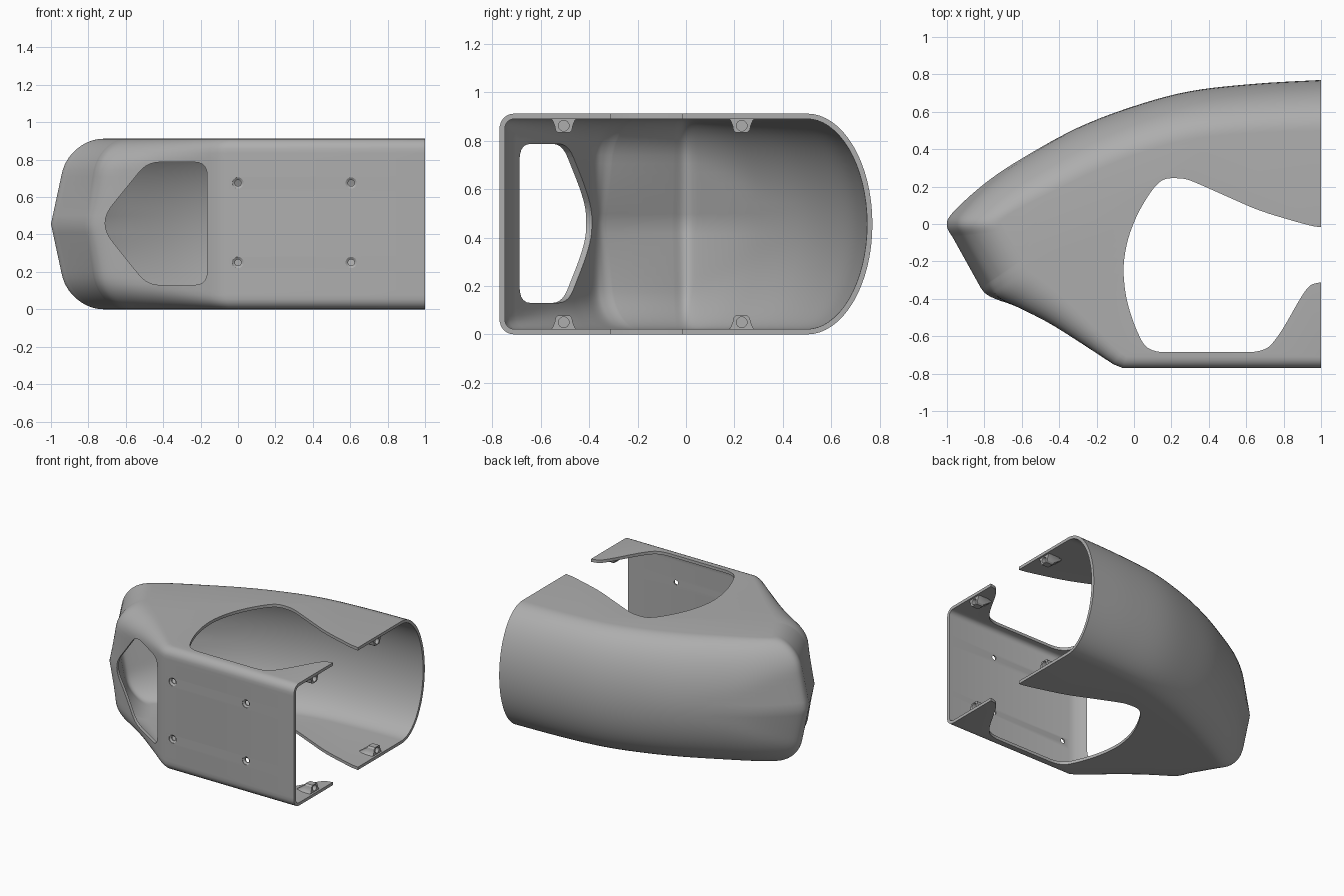
import bpy, bmesh, math
from mathutils import Vector

if "Cube" in bpy.data.objects:
    bpy.data.objects.remove(bpy.data.objects["Cube"], do_unlink=True)

HALF, WALL = 0.456, 0.022

grey = bpy.data.materials.new("plain grey")
grey.use_nodes = True
grey.diffuse_color = (0.42, 0.42, 0.42, 1)
grey.node_tree.nodes["Principled BSDF"].inputs["Base Color"].default_value = (0.42, 0.42, 0.42, 1)


def make_object(name, bm):
    bmesh.ops.recalc_face_normals(bm, faces=bm.faces)
    mesh = bpy.data.meshes.new(name)
    bm.to_mesh(mesh)
    bm.free()
    mesh.materials.append(grey)
    obj = bpy.data.objects.new(name, mesh)
    bpy.context.collection.objects.link(obj)
    return obj


def activate(obj):
    bpy.ops.object.select_all(action='DESELECT')
    obj.select_set(True)
    bpy.context.view_layer.objects.active = obj


def loft(name, rings, open_edge=False):
    """Skin a stack of rings and cap both ends; open_edge leaves one side open."""
    bm = bmesh.new()
    rows = [[bm.verts.new(p) for p in ring] for ring in rings]
    n = len(rows[0])
    for a, b in zip(rows, rows[1:]):
        for i in range(n - 1 if open_edge else n):
            j = (i + 1) % n
            bm.faces.new((a[i], a[j], b[j], b[i]))
    bm.faces.new(rows[0])
    bm.faces.new(rows[-1])
    return make_object(name, bm)


def cut(target, cutter):
    cutter.hide_render = True
    mod = target.modifiers.new("cut", 'BOOLEAN')
    mod.operation, mod.solver, mod.object = 'DIFFERENCE', 'EXACT', cutter
    activate(target)
    bpy.ops.object.modifier_apply(modifier=mod.name)
    bpy.data.objects.remove(cutter, do_unlink=True)


def rounded(points, radius, steps=5):
    """Round every corner of a closed 2D polygon."""
    out, pts = [], [Vector(p) for p in points]
    for i, p in enumerate(pts):
        ends = []
        for q in (pts[i - 1], pts[(i + 1) % len(pts)]):
            d = q - p
            ends.append(p + d.normalized() * min(radius, d.length * 0.45))
        for k in range(steps + 1):
            t = k / steps
            out.append(ends[0] * (1 - t) ** 2 + p * 2 * t * (1 - t) + ends[1] * t * t)
    return out


def circle(r, n=24):
    return [(r * math.cos(2 * math.pi * k / n), r * math.sin(2 * math.pi * k / n)) for k in range(n)]


def smooth(keys, steps=5):
    """Catmull-Rom curve through the keys."""
    out = []
    for i in range(len(keys) - 1):
        p0, p1, p2 = keys[max(i - 1, 0)], keys[i], keys[i + 1]
        p3 = keys[min(i + 2, len(keys) - 1)]
        for k in range(steps):
            t = k / steps
            out.append([b + 0.5 * t * (c - a + t * (2 * a - 5 * b + 4 * c - d + t * (3 * (b - c) + d - a)))
                        for a, b, c, d in zip(p0, p1, p2, p3)])
    return out + [keys[-1]]


# Plan outline: widest x, y; flat-top x, y; share of straight slope; height where rounding starts
front = [(1, -.77, 1, -.71, 0, .87), (-.06, -.77, -.04, -.71, 0, .87),
         (-.11, -.75, -.07, -.69, 0, .86)]
corner = [(-.11, -.75, -.07, -.69, 0, .86), (-.42, -.55, -.34, -.43, 0, .72),
          (-.6, -.455, -.47, -.32, 0, .65), (-.73, -.405, -.54, -.27, .1, .6),
          (-.79, -.375, -.58, -.23, .25, .6), (-.82, -.34, -.6, -.19, .33, .6)]
back = [(-.97, -.07, -.7, -.04, .35, .6), (-1, -.01, -.72, 0, .35, .6),
        (-.97, .06, -.69, .04, .33, .55), (-.8, .215, -.6, .09, .25, .4),
        (-.6, .35, -.46, .16, .15, .2), (-.3, .515, -.19, .29, .05, .05),
        (0, .63, .07, .39, 0, 0), (.3, .71, .34, .46, 0, 0),
        (.65, .75, .66, .49, 0, 0), (1, .77, 1, .5, 0, 0)]
outline = front[:-1] + smooth(corner) + smooth(back)


def ring(s):
    h, pts = abs(s), []
    for x, y, tx, ty, slope, start in outline:
        u = max(0, (h - start) / (1 - start))
        f = slope * h + (1 - slope) * (1 - math.sqrt(max(0, 1 - u * u)))
        pts.append((x + (tx - x) * f, y + (ty - y) * f, HALF * (1 + s)))
    return pts


# Hollow housing, open at its left end
LEVELS = 16
housing = loft("housing", [ring(math.sin(math.pi / 2 * k / LEVELS))
                           for k in range(-LEVELS, LEVELS + 1)], open_edge=True)
solid = housing.modifiers.new("wall", 'SOLIDIFY')
solid.thickness, solid.offset, solid.use_even_offset = WALL, -1, True
activate(housing)
bpy.ops.object.modifier_apply(modifier="wall")

# Large opening through top and bottom
opening = rounded([(1.2, -.02), (.99, -.02), (.89, .005), (.67, .07), (.3, .235), (.25, .245), (.16, .245),
                   (.1, .19), (.02, .06), (-.035, -.08), (-.06, -.23), (-.045, -.39), (0, -.54),
                   (.07, -.685), (.7, -.685), (.78, -.59), (.91, -.36), (.96, -.31), (1.2, -.31)], .09)
cut(housing, loft("opening_cutter", [[(p.x, p.y, z) for p in opening] for z in (-.2, 1.2)]))

# Window in the slanted front panel
window = rounded([(-.165, .13), (-.165, .787), (-.485, .787), (-.71, .51), (-.71, .41), (-.485, .13)], .07)
cut(housing, loft("window_cutter", [[(p.x, y, p.y) for p in window] for y in (-1, -.2)]))

# Countersunk screw holes in the front wall
for x in (0, .605):
    for z in (.25, .675):
        cut(housing, loft("screw_cutter", [[(x + a, y, z + b) for a, b in circle(r)]
                          for y, r in ((-.8, .03), (-.766, .03), (-.757, .017), (-.7, .017))]))

activate(housing)
bpy.ops.object.shade_smooth_by_angle(angle=math.radians(28))

# Drilled bosses at the open end, each with a ramp behind
for y, side in ((-.505, "front"), (.23, "back")):
    for up, level in ((1, "top"), (-1, "bottom")):
        half = [(.06, .44), (.046, .428), (.037, .405), (.034, .388), (.024, .378)]
        profile = half + [(-a, b) for a, b in reversed(half)]
        rings = [[(x, y + a, HALF + up * (.44 - (.44 - b) * s)) for a, b in profile]
                 for x, s in ((.86, .1), (.93, 1), (.985, 1))]
        boss = loft(f"{side}_{level}_boss", rings)
        cut(boss, loft("boss_cutter", [[(x, y + a, HALF + up * .406 + b) for a, b in circle(.022)]
                                       for x in (.94, 1.1)]))
        activate(boss)
        bpy.ops.object.shade_smooth_by_angle(angle=math.radians(30))
